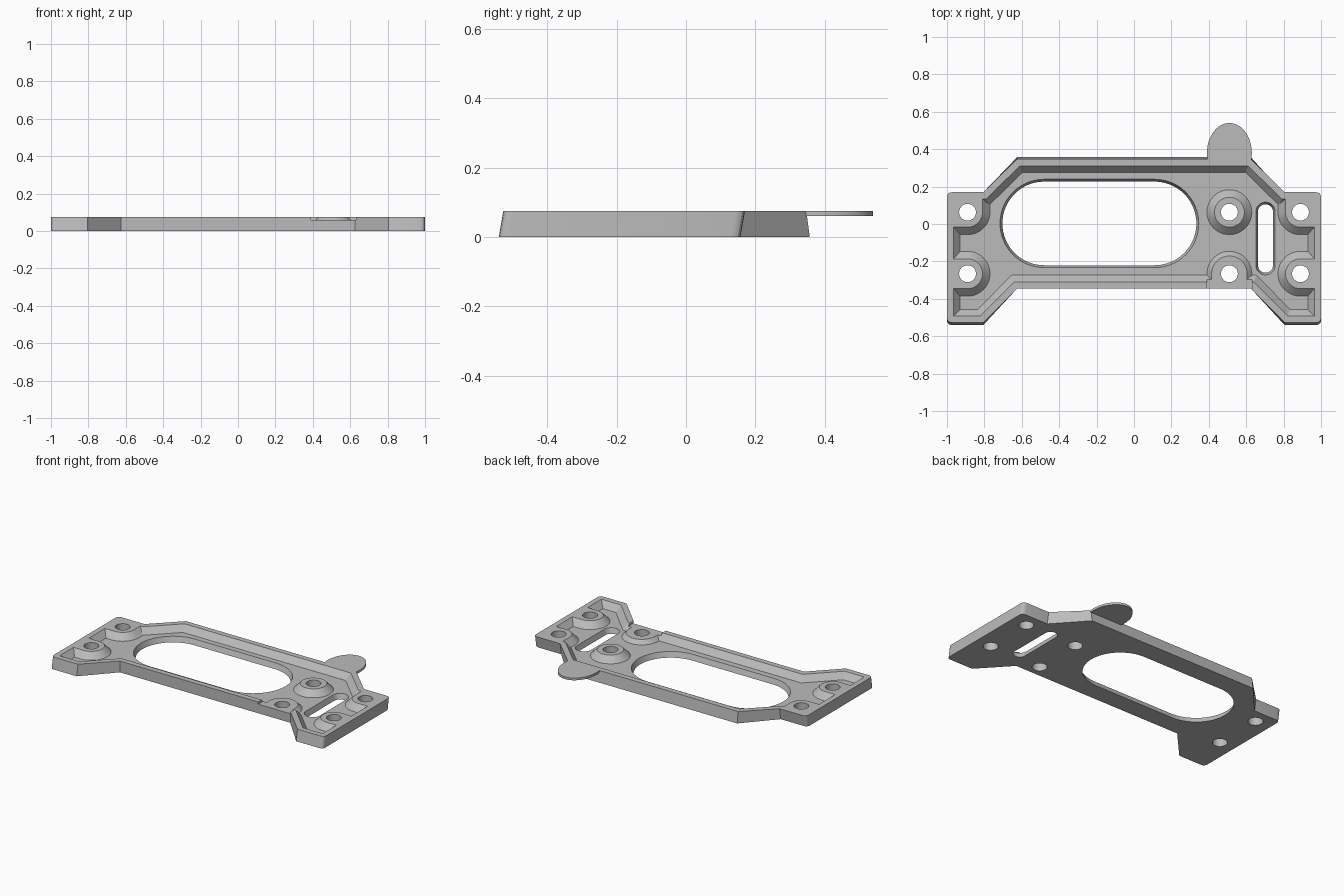
import bpy, bmesh
from math import cos, sin, tau
from mathutils import Vector

if "Cube" in bpy.data.objects:
    bpy.data.objects.remove(bpy.data.objects["Cube"], do_unlink=True)

TOP, FLOOR = 0.075, 0.035

grey = bpy.data.materials.new("plain grey")
grey.use_nodes = True
grey.diffuse_color = (0.5, 0.5, 0.5, 1)
grey.node_tree.nodes["Principled BSDF"].inputs["Base Color"].default_value = (0.5, 0.5, 0.5, 1)


def finish(name, bm):
    bmesh.ops.recalc_face_normals(bm, faces=bm.faces)
    me = bpy.data.meshes.new(name)
    bm.to_mesh(me)
    bm.free()
    me.materials.append(grey)
    ob = bpy.data.objects.new(name, me)
    bpy.context.collection.objects.link(ob)
    return ob


def loft(name, low, z0, high, z1):
    """Solid between two outlines with the same point count."""
    bm = bmesh.new()
    a = [bm.verts.new((x, y, z0)) for x, y in low]
    b = [bm.verts.new((x, y, z1)) for x, y in high]
    bm.faces.new(a)
    bm.faces.new(b)
    for i in range(len(a)):
        j = (i + 1) % len(a)
        bm.faces.new((a[i], a[j], b[j], b[i]))
    return finish(name, bm)


def disc_hull(name, centres, z0, r0, z1, r1, stretch=1, n=48):
    """Convex solid around tapered discs: posts, holes and slots."""
    bm = bmesh.new()
    for x, y in centres:
        for z, r in ((z0, r0), (z1, r1)):
            for i in range(n):
                t = tau * i / n
                bm.verts.new((x + r * cos(t), y + r * stretch * sin(t), z))
    res = bmesh.ops.convex_hull(bm, input=bm.verts)
    loose = {g for g in res["geom_interior"] if isinstance(g, bmesh.types.BMVert)}
    bmesh.ops.delete(bm, geom=list(loose), context='VERTS')
    bmesh.ops.dissolve_limit(bm, angle_limit=0.005, verts=bm.verts, edges=bm.edges)
    return finish(name, bm)


def cut(target, cutter):
    mod = target.modifiers.new("cut", 'BOOLEAN')
    mod.operation = 'DIFFERENCE'
    mod.solver = 'EXACT'
    mod.object = cutter
    bpy.context.view_layer.objects.active = target
    bpy.ops.object.modifier_apply(modifier=mod.name)
    bpy.data.objects.remove(cutter, do_unlink=True)


def inset(pts, d):
    """Mitred inset of a counter-clockwise outline."""
    out = []
    for i, p in enumerate(pts):
        p = Vector(p)
        e1 = (p - Vector(pts[i - 1])).normalized()
        e2 = (Vector(pts[(i + 1) % len(pts)]) - p).normalized()
        n1, n2 = Vector((-e1.y, e1.x)), Vector((-e2.y, e2.x))
        out.append(tuple(p + (n1 + n2) * d / (1 + n1.dot(n2))))
    return out


# Outer outline, mirrored across x
half = [(0.625, -0.345), (0.805, -0.527), (1, -0.527), (1, 0.17), (0.805, 0.17), (0.625, 0.347)]
outline = half + [(-x, y) for x, y in reversed(half)]

# Soften the four end corners
rounded = []
for i, p in enumerate(outline):
    if abs(p[0]) < 1:
        rounded.append(p)
        continue
    p = Vector(p)
    a = (Vector(outline[i - 1]) - p).normalized() * 0.028
    b = (Vector(outline[(i + 1) % len(outline)]) - p).normalized() * 0.028
    for k in range(5):
        t = k / 4
        rounded.append(tuple(p + a * (1 - t) ** 2 + b * t ** 2))


def lean(p):
    """Ends lean backwards, the long back wall tapers."""
    x, y = p
    return (x, y - 0.013) if abs(x) > 0.7 else (x, y + 0.01 if y > 0 else y)


plate = loft("plate", [lean(p) for p in rounded], 0, rounded, TOP)

# Recess inside the rim, keeping the tapered screw posts
pocket = loft("pocket", inset(outline, 0.071), FLOOR, inset(outline, 0.023), 0.09)
PX, BACK, FRONT, MID = 0.89, 0.063, -0.266, 0.51
posts = [[(MID, BACK)], [(MID, FRONT), (MID, FRONT - 0.15)]]
for s in (-1, 1):
    posts.append([(s * PX, FRONT), (s * 1.1, FRONT)])
    posts.append([(s * x, y) for x in (PX, 1.1) for y in (BACK, BACK + 0.1)])
for centres in posts:
    cut(pocket, disc_hull("post", centres, 0.02, 0.135, 0.1, 0.055))
cut(plate, pocket)

# Lowered gap in the front rim
gap = [(0.39, -0.4), (0.63, -0.4), (0.63, -0.13), (0.39, -0.13)]
cut(plate, loft("front_gap", gap, 0.06, gap, 0.1))

# Screw holes
for x in (-PX, MID, PX):
    for y in (BACK, FRONT):
        cut(plate, disc_hull("screw_hole", [(x, y)], -0.02, 0.045, 0.1, 0.045))

# Large oval opening and narrow slot, both widening upwards
cut(plate, disc_hull("opening", [(-0.48, 0.003), (0.11, 0.003)], -0.01, 0.22, 0.05, 0.242, n=64))
cut(plate, disc_hull("slot", [(0.703, 0.065), (0.703, -0.22)], -0.01, 0.037, 0.05, 0.057))

# Thin rounded tab on the back edge
tab = disc_hull("tab", [(MID, 0.38)], 0.06, 0.12, TOP, 0.12, stretch=1.333)
neck = [(-1, 0, 0), (1, 0, 0), (1, 0.33, 0), (-1, 0.33, 0)]
front_side = loft("tab_trim", [(x, y) for x, y, _ in neck], 0, [(x, y) for x, y, _ in neck], 0.1)
cut(tab, front_side)

for ob in (plate, tab):
    bpy.ops.object.select_all(action='DESELECT')
    ob.select_set(True)
    bpy.context.view_layer.objects.active = ob
    bpy.ops.object.shade_smooth_by_angle(angle=0.45)
